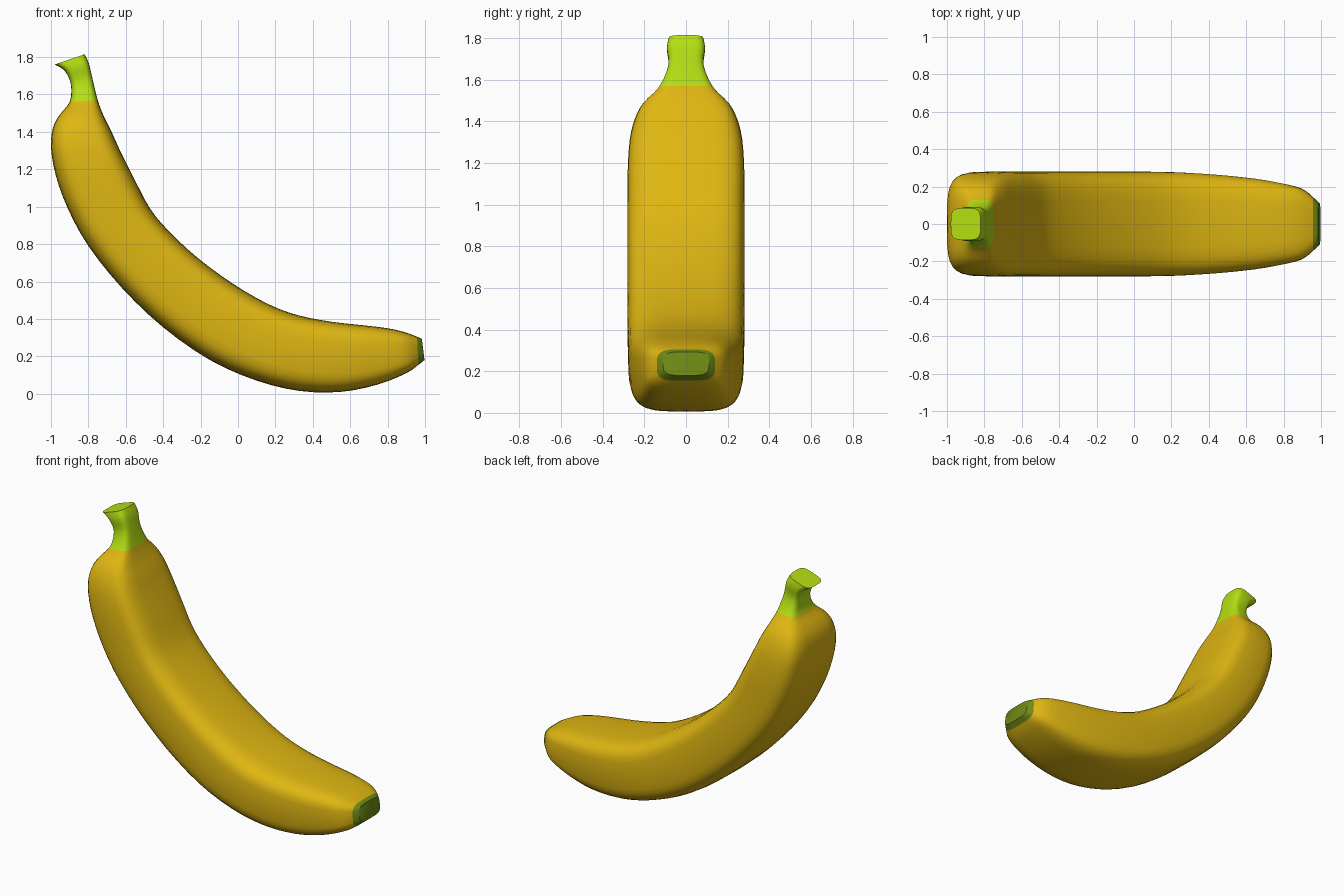
import bpy, bmesh, math
from mathutils import Vector

if "Cube" in bpy.data.objects:
    bpy.data.objects.remove(bpy.data.objects["Cube"])

# Cross-section stations: outer x, outer z, inner x, inner z, half width in y
STATIONS = [
    (-0.98, 1.76, -0.82, 1.815, 0.085),
    (-0.925, 1.725, -0.797, 1.765, 0.092),
    (-0.893, 1.65, -0.777, 1.68, 0.085),
    (-0.90, 1.56, -0.75, 1.57, 0.13),
    (-0.955, 1.49, -0.72, 1.49, 0.205),
    (-0.99, 1.42, -0.68, 1.41, 0.245),
    (-1.0, 1.32, -0.635, 1.31, 0.27),
    (-0.975, 1.17, -0.56, 1.16, 0.28),
    (-0.91, 0.99, -0.47, 0.99, 0.28),
    (-0.80, 0.79, -0.37, 0.87, 0.28),
    (-0.62, 0.565, -0.22, 0.73, 0.28),
    (-0.40, 0.355, -0.03, 0.59, 0.28),
    (-0.15, 0.18, 0.16, 0.48, 0.28),
    (0.10, 0.07, 0.32, 0.42, 0.277),
    (0.33, 0.015, 0.50, 0.385, 0.265),
    (0.55, 0.01, 0.68, 0.365, 0.245),
    (0.75, 0.05, 0.80, 0.35, 0.22),
    (0.90, 0.11, 0.89, 0.33, 0.19),
    (0.965, 0.155, 0.957, 0.305, 0.14),
    (0.997, 0.18, 0.983, 0.293, 0.11),
]
STEM_END, TIP_START = 3, 18   # stations where the colour changes
SUB, SIDES, POWER = 3, 32, 4.0


def material(name, rgb):
    m = bpy.data.materials.new(name)
    m.diffuse_color = (*rgb, 1)
    m.use_nodes = True
    m.node_tree.nodes["Principled BSDF"].inputs["Base Color"].default_value = m.diffuse_color
    return m


def catmull(a, b, c, d, t):
    return tuple(0.5 * (2 * q + (r - p) * t + (2 * p - 5 * q + 4 * r - s) * t * t
                        + (3 * q - p - 3 * r + s) * t ** 3)
                 for p, q, r, s in zip(a, b, c, d))


# Smoothly interpolate the stations
n = len(STATIONS)
rows = []
for i in range(n - 1):
    quad = [STATIONS[min(max(i + k, 0), n - 1)] for k in (-1, 0, 1, 2)]
    rows += [catmull(*quad, j / SUB) for j in range(SUB)]
rows.append(STATIONS[-1])

# Skin rounded-square rings into one closed banana
bm = bmesh.new()
rings = []
for ox, oz, ix, iz, w in rows:
    mid = Vector(((ox + ix) / 2, 0, (oz + iz) / 2))
    half = Vector(((ix - ox) / 2, 0, (iz - oz) / 2))
    ring = []
    for k in range(SIDES):
        a = 2 * math.pi * k / SIDES
        c, s = math.cos(a), math.sin(a)
        u = math.copysign(abs(c) ** (2 / POWER), c)
        v = math.copysign(abs(s) ** (2 / POWER), s)
        ring.append(bm.verts.new(mid + half * u + Vector((0, w * v, 0))))
    rings.append(ring)

for i in range(len(rings) - 1):
    slot = 1 if i < STEM_END * SUB else 2 if i >= TIP_START * SUB else 0
    for k in range(SIDES):
        m = (k + 1) % SIDES
        f = bm.faces.new((rings[i][k], rings[i][m], rings[i + 1][m], rings[i + 1][k]))
        f.material_index = slot

# Flat cut ends
bm.faces.new(rings[0]).material_index = 1
bm.faces.new(rings[-1]).material_index = 2
bmesh.ops.recalc_face_normals(bm, faces=bm.faces)

mesh = bpy.data.meshes.new("banana")
bm.to_mesh(mesh)
bm.free()
for name, rgb in (("peel yellow", (0.74, 0.47, 0.006)),
                  ("stem lime", (0.46, 0.74, 0.006)),
                  ("tip dark green", (0.16, 0.26, 0.008))):
    mesh.materials.append(material(name, rgb))

banana = bpy.data.objects.new("banana", mesh)
bpy.context.collection.objects.link(banana)
bpy.context.view_layer.objects.active = banana
banana.select_set(True)
bpy.ops.object.shade_smooth_by_angle(angle=math.radians(40))
